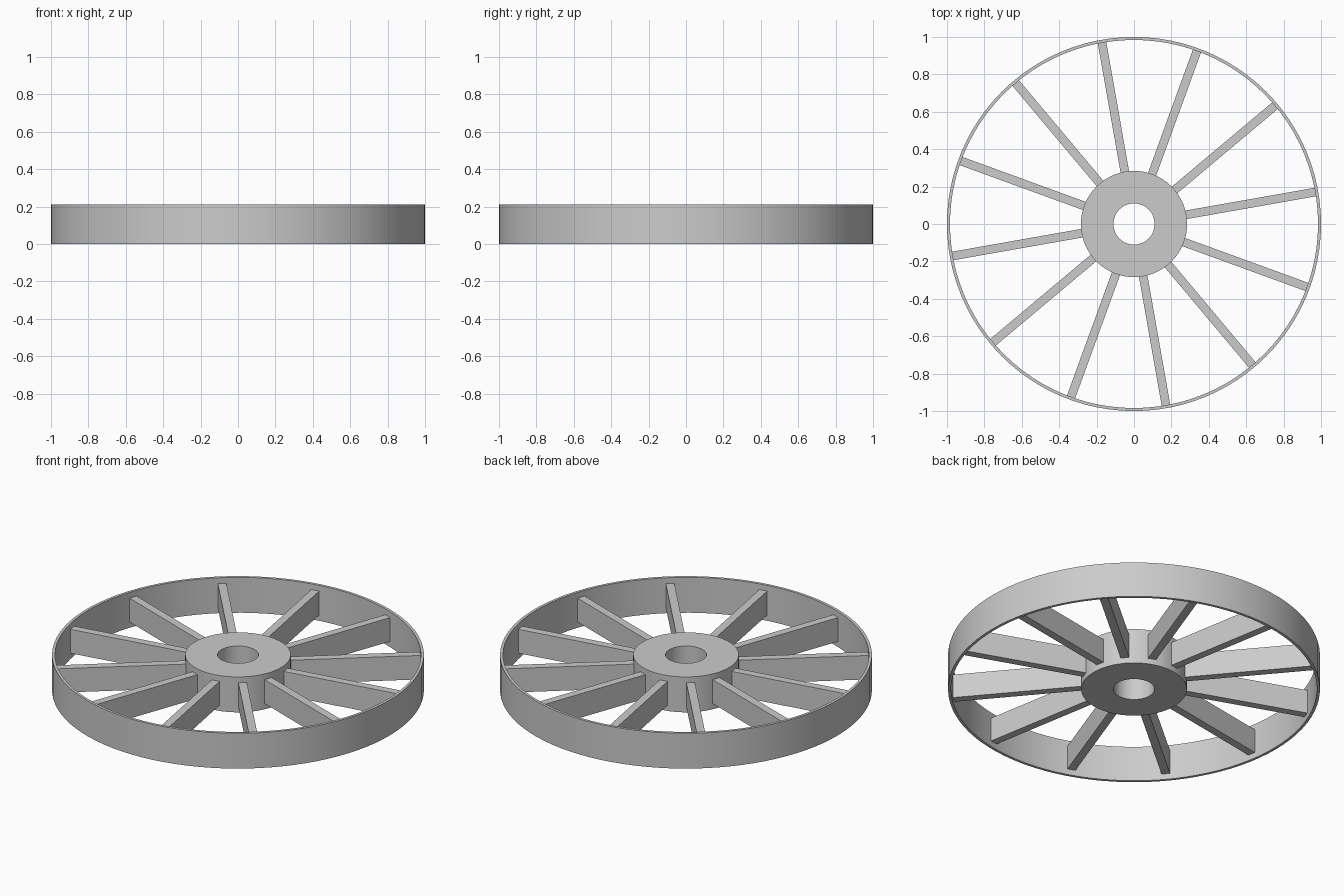
import bpy
import math
from mathutils import Matrix

cube = bpy.data.objects.get("Cube")
if cube:
    bpy.data.objects.remove(cube, do_unlink=True)

HEIGHT = 0.21
SPOKES = 12

grey = bpy.data.materials.new("plain_grey")
grey.use_nodes = True
colour = (0.6, 0.6, 0.6, 1)
grey.diffuse_color = colour
grey.node_tree.nodes["Principled BSDF"].inputs["Base Color"].default_value = colour


def ring(name, inner, outer, sides):
    """Flat-topped ring: a rectangular section swept around the z axis."""
    section = [(inner, 0), (outer, 0), (outer, HEIGHT), (inner, HEIGHT)]
    n = len(section)
    verts, faces = [], []
    for i in range(sides):
        a = math.tau * i / sides
        verts += [(r * math.cos(a), r * math.sin(a), z) for r, z in section]
        j = (i + 1) % sides
        for k in range(n):
            m = (k + 1) % n
            faces.append((i * n + k, j * n + k, j * n + m, i * n + m))
    mesh = bpy.data.meshes.new(name)
    mesh.from_pydata(verts, [], faces)
    mesh.materials.append(grey)
    obj = bpy.data.objects.new(name, mesh)
    bpy.context.collection.objects.link(obj)
    bpy.ops.object.select_all(action="DESELECT")
    obj.select_set(True)
    bpy.context.view_layer.objects.active = obj
    bpy.ops.object.shade_smooth_by_angle(angle=math.radians(30))
    return obj


def spoke(name, angle, start=0.27, end=0.986, width=0.046, depth=0.142):
    """Straight flat bar from the hub to the rim, centred in height."""
    bpy.ops.mesh.primitive_cube_add(size=1)
    obj = bpy.context.object
    obj.name = name
    obj.data.transform(Matrix.Diagonal((end - start, width, depth, 1)))
    obj.data.transform(Matrix.Translation(((start + end) / 2, 0, HEIGHT / 2)))
    obj.rotation_euler.z = angle
    obj.data.materials.append(grey)


# Rim and bored hub
ring("rim", 0.984, 1.0, 96)
ring("hub", 0.11, 0.284, 64)

# Spokes
for i in range(SPOKES):
    spoke(f"spoke_{i + 1}", math.radians(10) + math.tau * i / SPOKES)
